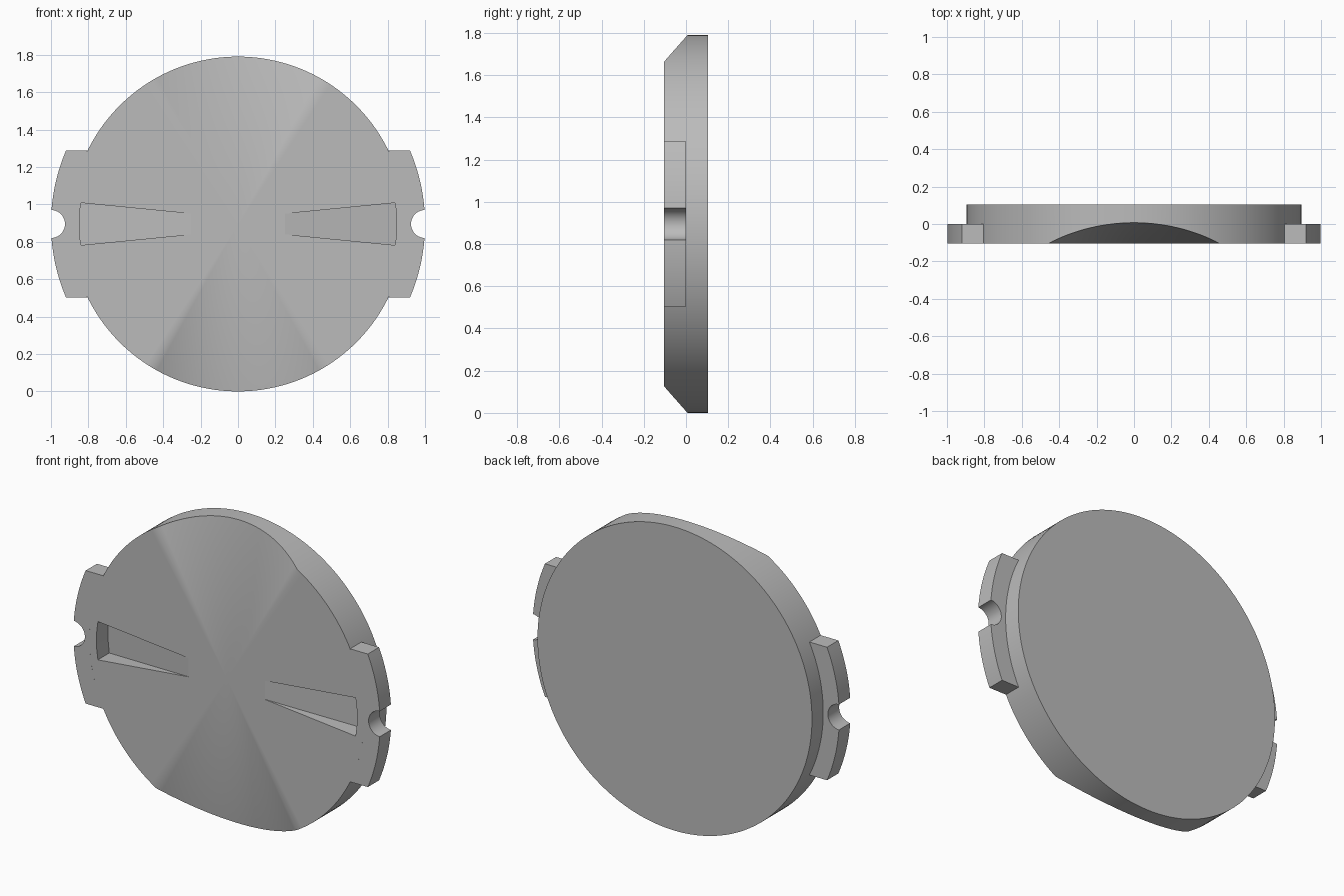
import bpy, bmesh
from math import sin, cos, asin, acos, radians, pi
from mathutils import Vector

if "Cube" in bpy.data.objects:
    bpy.data.objects.remove(bpy.data.objects["Cube"], do_unlink=True)

R = 0.895          # disc radius, also the height of its centre
FRONT, BACK = -0.105, 0.105
GROOVE = radians(30.9)   # half angle of each conical groove
DIP = 0.112              # groove depth at the rim
EAR = 0.392              # half height of the side ears
NOTCH = 0.075

metal = bpy.data.materials.new("light_grey")
metal.use_nodes = True
grey = (0.5, 0.5, 0.5, 1)
metal.diffuse_color = grey
metal.node_tree.nodes["Principled BSDF"].inputs["Base Color"].default_value = grey


def finish(bm, name):
    bmesh.ops.recalc_face_normals(bm, faces=bm.faces)
    mesh = bpy.data.meshes.new(name)
    bm.to_mesh(mesh)
    bm.free()
    mesh.materials.append(metal)
    ob = bpy.data.objects.new(name, mesh)
    bpy.context.collection.objects.link(ob)
    return ob


def smooth(ob):
    bpy.ops.object.select_all(action='DESELECT')
    ob.select_set(True)
    bpy.context.view_layer.objects.active = ob
    bpy.ops.object.shade_smooth_by_angle(angle=radians(30))


def arc(radius, start, end, n, cx=0):
    return [(cx + radius * cos(start + (end - start) * i / n),
             radius * sin(start + (end - start) * i / n)) for i in range(n + 1)]


def rim_y(z):
    edge = R * cos(GROOVE)
    return FRONT + DIP * max(0, (abs(z) - edge) / (R - edge))


# Disc: four sectors, the upper and lower ones fanned into conical grooves
bm = bmesh.new()
centre = bm.verts.new((0, FRONT, R))
side = pi / 2 - GROOVE
sectors = [(-side, side, 48), (side, pi - side, 32),
           (pi - side, pi + side, 48), (pi + side, 2 * pi - side, 32)]
outline, spans = [], []
for a, b, n in sectors:
    spans.append((len(outline), n))
    outline += arc(R, a, b, n)[:-1]
front = [bm.verts.new((x, rim_y(z), R + z)) for x, z in outline]
back = [bm.verts.new((x, BACK, R + z)) for x, z in outline]
count = len(outline)
for k, (first, n) in enumerate(spans):
    ring = [front[(first + i) % count] for i in range(n + 1)]
    if k % 2 == 0:
        bm.faces.new([centre] + ring)
    else:
        for p, q in zip(ring, ring[1:]):
            bm.faces.new((centre, p, q))
bm.faces.new(back)
for i in range(count):
    j = (i + 1) % count
    bm.faces.new((front[i], front[j], back[j], back[i]))
disc = finish(bm, "disc")

# Tapered slots whose floors ramp down towards the rim
for s, label in ((1, "left"), (-1, "right")):
    bm = bmesh.new()
    for x, z in ((0.25, 0.055), (0.84, 0.113), (0.848, 0.05)):
        floor = FRONT + 0.001 + 0.105 * (x - 0.25) / 0.59
        for y in (FRONT - 0.1, floor):
            for h in (z, -z):
                bm.verts.new((s * x, y, R + h))
    bmesh.ops.convex_hull(bm, input=bm.verts)
    cutter = finish(bm, label + "_slot_cutter")
    cutter.hide_render = True
    cutter.hide_set(True)
    cut = disc.modifiers.new(label + "_slot", 'BOOLEAN')
    cut.operation = 'DIFFERENCE'
    cut.solver = 'EXACT'
    cut.object = cutter

# Apply the cuts and drop the cutters
bpy.context.view_layer.update()
cut_mesh = bpy.data.meshes.new_from_object(
    disc.evaluated_get(bpy.context.evaluated_depsgraph_get()))
for m in list(disc.modifiers):
    tool = m.object
    disc.modifiers.remove(m)
    bpy.data.objects.remove(tool, do_unlink=True)
disc.data = cut_mesh
smooth(disc)

# Side ears with a round notch in the outer edge
outer, inner = asin(EAR), asin(EAR / R)
gap = 2 * asin(NOTCH / 2)
turn = pi / 2 + gap / 2
profile = (arc(1, -outer, -gap, 12)
           + arc(NOTCH, 2 * pi - turn, turn, 20, 1)[1:-1]
           + arc(1, gap, outer, 12)
           + arc(R, inner, -inner, 24))
for s, label in ((1, "left"), (-1, "right")):
    bm = bmesh.new()
    face = bm.faces.new([bm.verts.new((s * x, FRONT, R + z)) for x, z in profile])
    ext = bmesh.ops.extrude_face_region(bm, geom=[face], use_keep_orig=True)
    moved = [g for g in ext["geom"] if isinstance(g, bmesh.types.BMVert)]
    bmesh.ops.translate(bm, verts=moved, vec=Vector((0, -FRONT, 0)))
    smooth(finish(bm, label + "_ear"))
